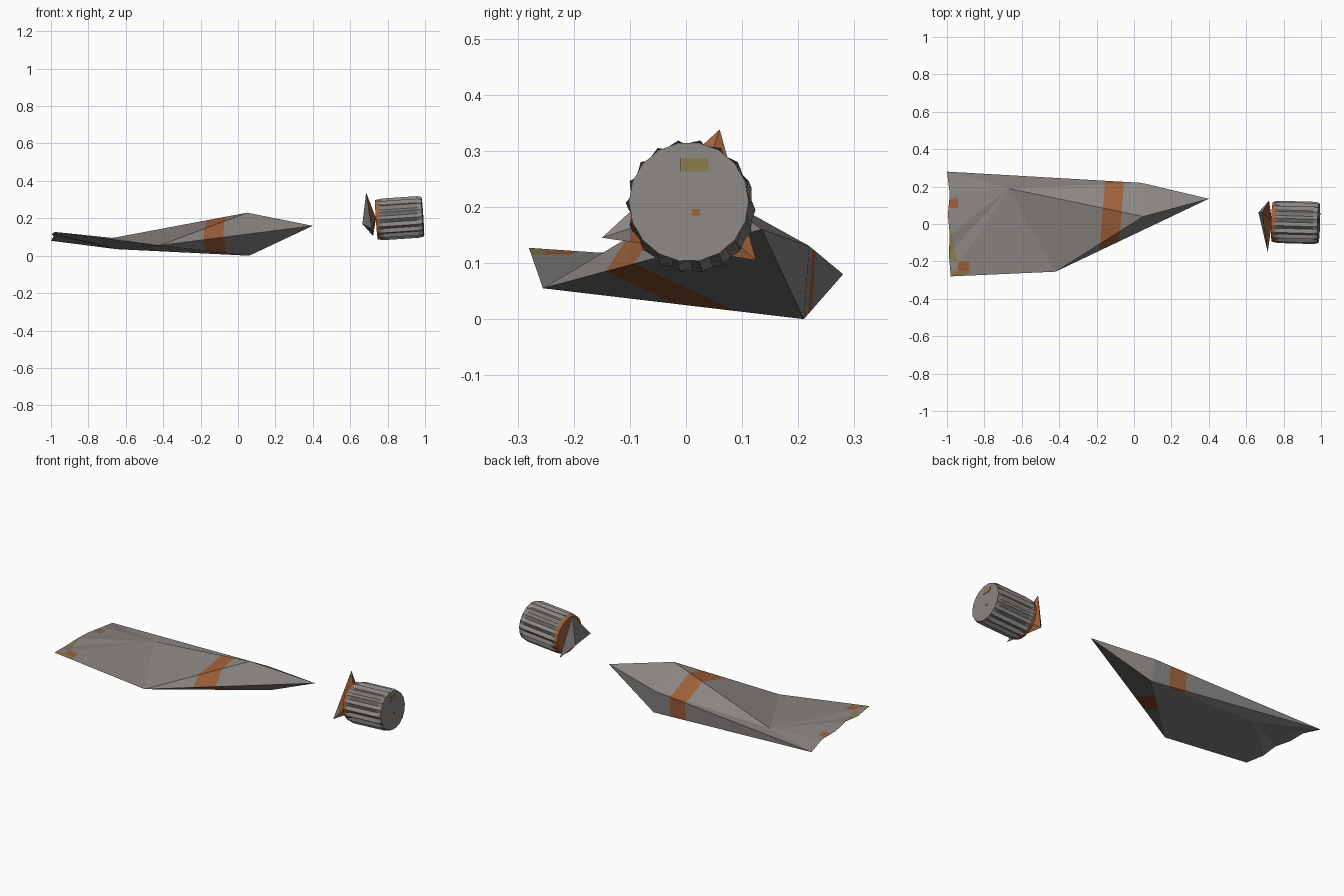
import bpy, bmesh, math
from mathutils import Vector, Matrix

if "Cube" in bpy.data.objects:
    bpy.data.objects.remove(bpy.data.objects["Cube"])


def mat(name, rgb):
    m = bpy.data.materials.new(name)
    m.diffuse_color = (*rgb, 1)
    m.use_nodes = True
    m.node_tree.nodes["Principled BSDF"].inputs["Base Color"].default_value = m.diffuse_color
    return m


GREY, RUST, OLIVE, KEEP = 0, 1, 2, 3
MATS = [mat("worn grey metal", (0.25, 0.235, 0.225)),
        mat("rust", (0.34, 0.115, 0.042)),
        mat("olive paint", (0.24, 0.20, 0.07))]


def finish(name, bm, fix_normals=True):
    if fix_normals:
        bmesh.ops.recalc_face_normals(bm, faces=bm.faces)
    me = bpy.data.meshes.new(name)
    for m in MATS:
        me.materials.append(m)
    bm.to_mesh(me)
    bm.free()
    ob = bpy.data.objects.new(name, me)
    bpy.context.collection.objects.link(ob)
    return ob


def cut(bm, co, no):
    bmesh.ops.bisect_plane(bm, geom=bm.verts[:] + bm.edges[:] + bm.faces[:],
                           plane_co=co, plane_no=no, dist=1e-5)


def build(points, faces):
    bm = bmesh.new()
    v = {k: bm.verts.new(p) for k, p in points.items()}
    made = {f: bm.faces.new([v[c] for c in f]) for f in faces}
    bmesh.ops.recalc_face_normals(bm, faces=bm.faces)
    return bm, made


# Large folded sheet of wreckage: A tip, B ridge, K/C upper/lower rear corner,
# D front corner, G/H rear fold, E..F torn end
pts = dict(A=(0.4, 0.135, 0.16), B=(0.05, 0.04, 0.23), K=(0.04, 0.22, 0.13),
           C=(0.06, 0.21, 0.0), D=(-0.42, -0.255, 0.055),
           G=(-0.67, 0.19, 0.095), H=(-0.65, 0.184, 0.035),
           E=(-0.98, -0.28, 0.127), F=(-1.0, 0.28, 0.08),
           m=(-0.99, -0.16, 0.118), n=(-0.985, -0.06, 0.125),
           o=(-0.995, 0.05, 0.113), p=(-0.985, 0.16, 0.105))
faces = ["ABK", "GKB", "GBD", "BDA", "FKG", "GED", "ACD", "CDH", "HDE",
         "AKC", "KFC", "FCH"]
torn = "EmnopF"
for a, b in zip(torn, torn[1:]):
    faces += ["G" + a + b, "H" + a + b]
bm, made = build(pts, faces)
made["CDH"].material_index = KEEP

# Rust band limits and torn-end paint limits
band = Vector((1, -0.08, 0)).normalized()
lo, hi = Vector((-0.173, 0, 0)), Vector((-0.071, 0, 0))
cut(bm, lo, band)
cut(bm, hi, band)
for x in (-0.94, -0.88):
    cut(bm, (x, 0, 0), (1, 0, 0))
end = lambda: [f for f in bm.faces if f.calc_center_median().x < -0.88]
for y in (-0.25, -0.2, -0.02, 0.085, 0.135):
    fs = end()
    es = {e for f in fs for e in f.edges}
    vs = {w for f in fs for w in f.verts}
    bmesh.ops.bisect_plane(bm, geom=list(vs) + list(es) + fs,
                           plane_co=(0, y, 0), plane_no=(0, 1, 0), dist=1e-5)
# Slanted inner limit of the olive strip
fs = [f for f in end() if f.calc_center_median().x < -0.94]
geom = list({w for f in fs for w in f.verts} | {e for f in fs for e in f.edges}) + fs
bmesh.ops.bisect_plane(bm, geom=geom, plane_co=(-0.965, -0.1, 0),
                       plane_no=(1, 0.2, 0), dist=1e-5)
for f in bm.faces:
    c = f.calc_center_median()
    if f.material_index == KEEP:
        f.material_index = GREY
    elif (c - lo).dot(band) > 0 > (c - hi).dot(band):
        f.material_index = RUST
    elif f.normal.z > 0.3 and c.x < -0.88:
        if c.y < -0.25:
            f.material_index = OLIVE
        elif c.x < -0.94 and 0.085 < c.y < 0.135:
            f.material_index = RUST
        elif c.x > -0.94 and -0.25 < c.y < -0.2:
            f.material_index = RUST
        elif (-0.2 < c.y < -0.02 and c.x < -0.94
              and (c.x + 0.965) + 0.2 * (c.y + 0.1) < 0):
            f.material_index = OLIVE
finish("bent_sheet", bm)

# Fluted drum: rings of 36 points along a slightly tilted axis
start, stop = Vector((0.74, 0.012, 0.192)), Vector((0.988, 0.005, 0.209))
axis = (stop - start).normalized()
rot = axis.to_track_quat('Z', 'Y').to_matrix().to_4x4()
place = Matrix.Translation(start) @ rot
length = (stop - start).length
N = 36
bm = bmesh.new()
rings = []
for t, r_out, r_in in ((0, 0.106, 0.104), (0.02, 0.111, 0.107), (0.04, 0.113, 0.100),
                       (0.225, 0.113, 0.100), (length, 0.107, 0.105)):
    rings.append([bm.verts.new(place @ Vector((
        (r_in if i % 2 else r_out) * math.cos(i * math.tau / N),
        (r_in if i % 2 else r_out) * math.sin(i * math.tau / N), t))) for i in range(N)])
for k, (a, b) in enumerate(zip(rings, rings[1:])):
    for i in range(N):
        j = (i + 1) % N
        f = bm.faces.new((a[i], a[j], b[j], b[i]))
        f.material_index = RUST if k == 0 else GREY
bm.faces.new(rings[0]).material_index = RUST
bm.faces.new(rings[-1])
finish("fluted_drum", bm)


# Paint patches on the drum's outer end
def patch(name, y, z, w, h, m):
    bm = bmesh.new()
    x = stop.x - ((y - stop.y) * axis.y + (z - stop.z) * axis.z) / axis.x
    bmesh.ops.create_cube(bm, size=1, matrix=Matrix.Translation((x, y, z))
                          @ Matrix.Rotation(-math.atan2(axis.z, axis.x), 4, 'Y')
                          @ Matrix.Diagonal((0.004, w, h, 1)))
    for f in bm.faces:
        f.material_index = m
    finish(name, bm)


patch("olive_patch", 0.015, 0.275, 0.05, 0.024, OLIVE)
patch("rust_spot", 0.018, 0.19, 0.014, 0.012, RUST)

# Pointed fragment on the drum's inner end, rusty on the side facing the drum
pts = dict(A=(0.685, 0.06, 0.338), B=(0.715, -0.15, 0.145),
           C=(0.722, 0.125, 0.105), D=(0.665, 0.062, 0.17), E=(0.738, 0.015, 0.2))
bm, made = build(pts, ["ABD", "BCD", "CAD", "ABE", "BCE", "CAE"])
cut(bm, (0, -0.1, 0), (0, 1, 0))
for f in bm.faces:
    if f.normal.x > 0.3 and f.calc_center_median().y > -0.1:
        f.material_index = RUST
finish("pointed_fragment", bm)
